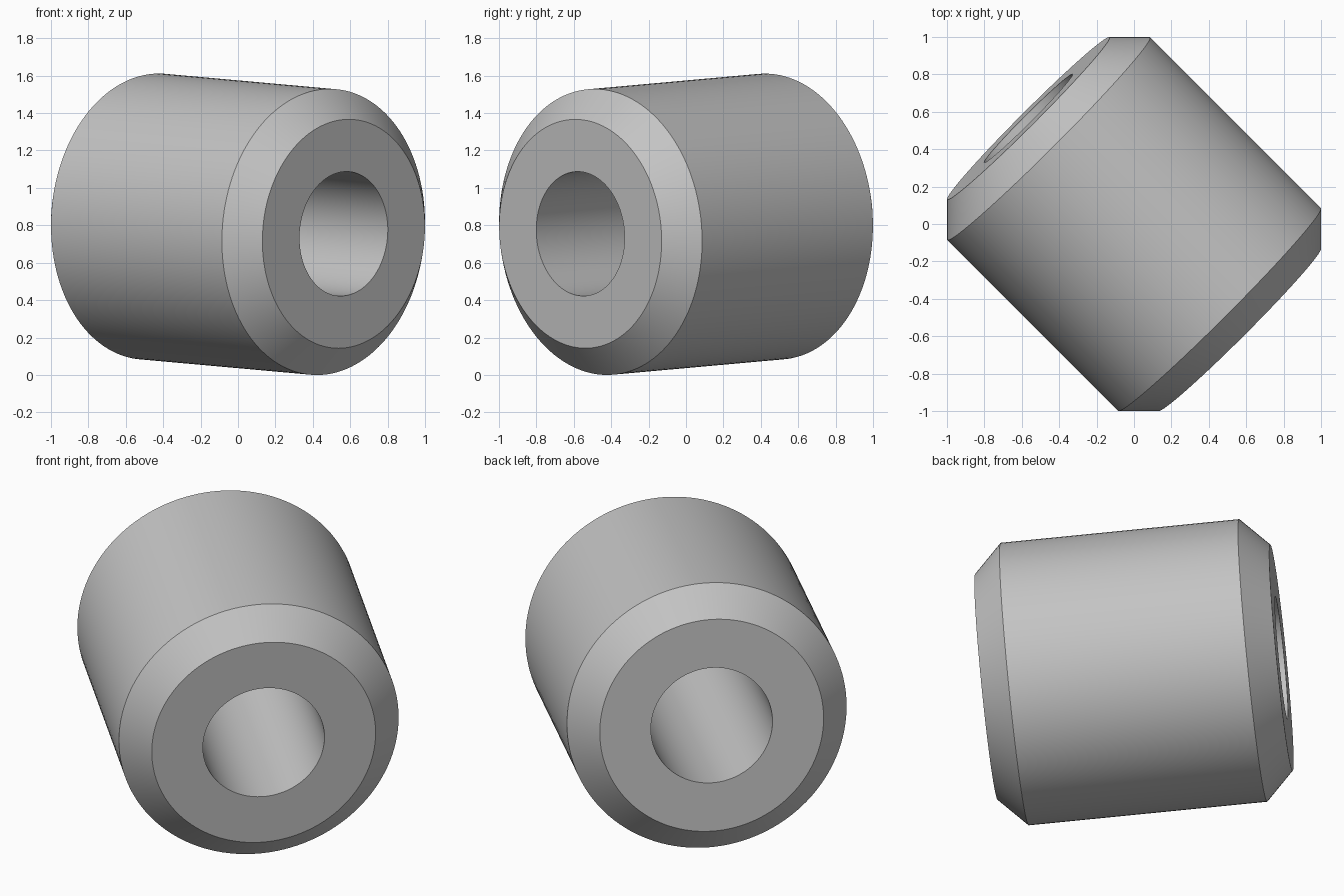
import bpy, bmesh, math
from mathutils import Matrix, Vector

old = bpy.data.objects.get("Cube")
if old:
    bpy.data.objects.remove(old, do_unlink=True)

HALF_LENGTH, OUTER, BORE, CHAMFER = 0.8, 0.766, 0.333, 0.153
SEGMENTS = 128

# Plain grey material
grey = bpy.data.materials.new("plain_grey")
grey.use_nodes = True
color = (0.55, 0.55, 0.55, 1)
grey.diffuse_color = color
grey.node_tree.nodes["Principled BSDF"].inputs["Base Color"].default_value = color

# Closed cross-section (radius, height): bore, end faces, chamfers, outer wall
profile = [
    (BORE, -HALF_LENGTH), (OUTER - CHAMFER, -HALF_LENGTH),
    (OUTER, CHAMFER - HALF_LENGTH), (OUTER, HALF_LENGTH - CHAMFER),
    (OUTER - CHAMFER, HALF_LENGTH), (BORE, HALF_LENGTH),
]

# Revolve the section into a chamfered bushing
bm = bmesh.new()
rings = []
for i in range(SEGMENTS):
    a = math.tau * i / SEGMENTS
    rings.append([bm.verts.new((r * math.cos(a), r * math.sin(a), h)) for r, h in profile])
for i, ring in enumerate(rings):
    following = rings[(i + 1) % SEGMENTS]
    for j in range(len(profile)):
        k = (j + 1) % len(profile)
        bm.faces.new((ring[j], following[j], following[k], ring[k]))
bmesh.ops.recalc_face_normals(bm, faces=bm.faces)

# Lay the axis diagonally, dipping slightly toward the front, resting on the ground
axis = Vector((1, -1, -0.09))
bm.transform(axis.to_track_quat('Z', 'Y').to_matrix().to_4x4())
lowest = min(v.co.z for v in bm.verts)
bm.transform(Matrix.Translation((0, 0, -lowest)))

mesh = bpy.data.meshes.new("bushing")
bm.to_mesh(mesh)
bm.free()
mesh.materials.append(grey)
bushing = bpy.data.objects.new("bushing", mesh)
bpy.context.collection.objects.link(bushing)

# Smooth walls with crisp chamfer edges
bpy.ops.object.select_all(action='DESELECT')
bushing.select_set(True)
bpy.context.view_layer.objects.active = bushing
bpy.ops.object.shade_smooth_by_angle(angle=math.radians(30))
